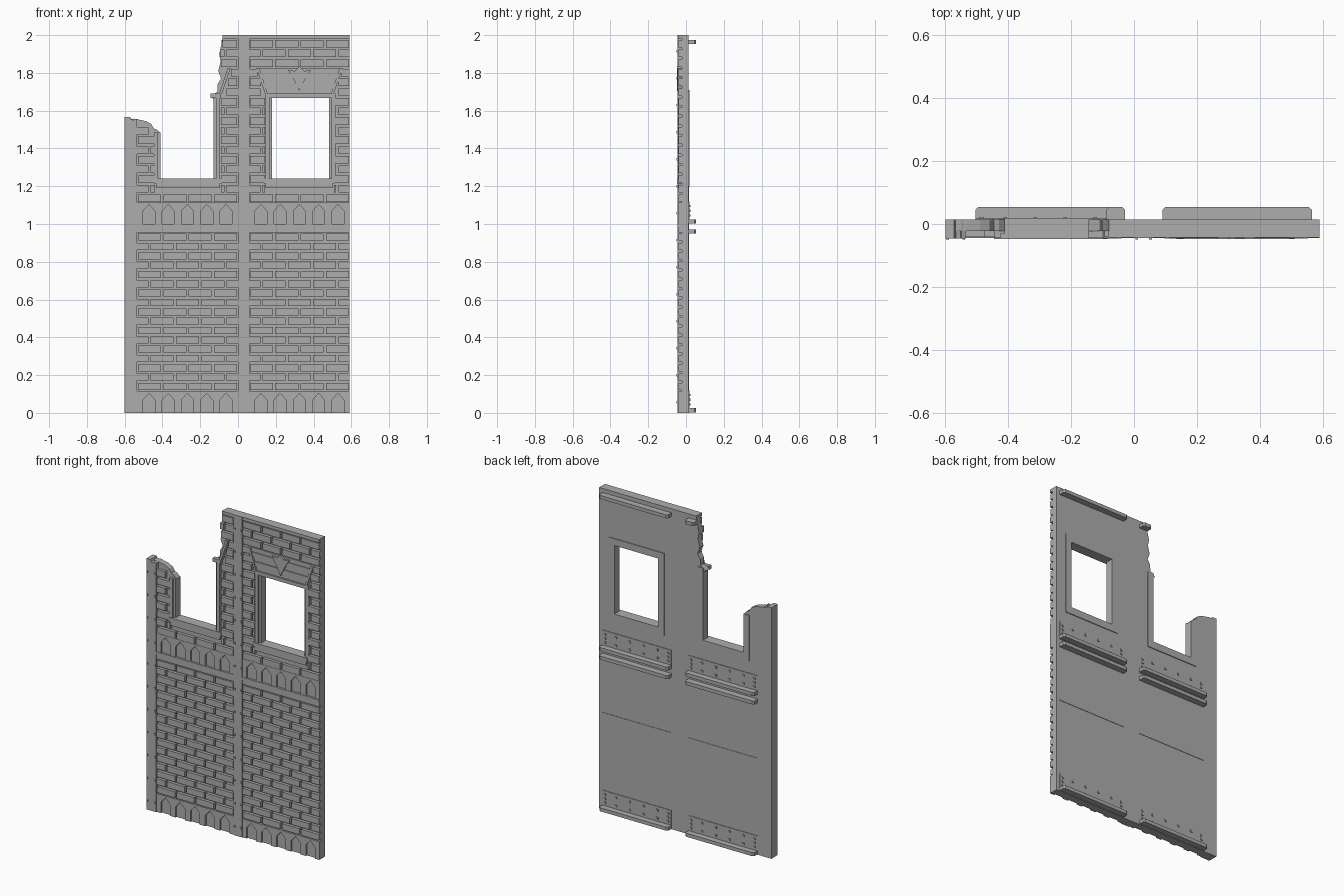
import bpy, bmesh

if "Cube" in bpy.data.objects:
    bpy.data.objects.remove(bpy.data.objects["Cube"])

stone = bpy.data.materials.new("grey stone")
stone.diffuse_color = (0.42, 0.42, 0.42, 1)
stone.use_nodes = True
stone.node_tree.nodes["Principled BSDF"].inputs["Base Color"].default_value = stone.diffuse_color


def finish(name, bm):
    bmesh.ops.recalc_face_normals(bm, faces=bm.faces[:])
    me = bpy.data.meshes.new(name)
    bm.to_mesh(me)
    bm.free()
    me.materials.append(stone)
    ob = bpy.data.objects.new(name, me)
    bpy.context.collection.objects.link(ob)
    return ob


def add_prism(bm, pts, y0, y1):
    """Extrude an x-z outline from y0 to y1."""
    a = [bm.verts.new((x, y0, z)) for x, z in pts]
    b = [bm.verts.new((x, y1, z)) for x, z in pts]
    bm.faces.new(a)
    bm.faces.new(b[::-1])
    for i in range(len(pts)):
        j = (i + 1) % len(pts)
        bm.faces.new((a[j], a[i], b[i], b[j]))


def add_box(bm, x0, x1, y0, y1, z0, z1):
    add_prism(bm, [(x0, z0), (x1, z0), (x1, z1), (x0, z1)], y0, y1)


def prism(name, pts, y0, y1):
    bm = bmesh.new()
    add_prism(bm, pts, y0, y1)
    return finish(name, bm)


def boxes(name, items):
    bm = bmesh.new()
    for it in items:
        add_box(bm, *it)
    return finish(name, bm)


MORTAR, FACE, BACK = -0.022, -0.041, 0.014
PANELS = [(-0.535, 0.0), (0.06, 0.59)]

# Broken edges, listed upwards
left_break = [(-0.41, 1.48), (-0.43, 1.5), (-0.445, 1.505), (-0.46, 1.53),
              (-0.49, 1.545), (-0.535, 1.555)]
right_break = [(-0.13, 1.66), (-0.145, 1.675), (-0.11, 1.70), (-0.108, 1.74),
               (-0.09, 1.77), (-0.105, 1.81), (-0.092, 1.86), (-0.1, 1.9),
               (-0.088, 1.95), (-0.08, 2.0)]

# Wall core with the window opening cut through
core = prism("wall_core",
             [(-0.598, 0), (0.59, 0), (0.59, 2)] + right_break[::-1]
             + [(-0.13, 1.24), (-0.41, 1.24)] + left_break + [(-0.598, 1.56)],
             MORTAR, BACK)
cutter = boxes("window_cutter", [(0.18, 0.482, -0.2, 0.2, 1.24, 1.668)])
cutter.hide_render = True
cutter.hide_viewport = True
cut = core.modifiers.new("window", 'BOOLEAN')
cut.object = cutter
cut.solver = 'EXACT'


def right_edge(z):
    for (x0, z0), (x1, z1) in zip(right_break, right_break[1:]):
        if z0 <= z <= z1:
            return x0 + (x1 - x0) * (z - z0) / (z1 - z0)
    return -0.08


def spans(panel, z0, z1):
    """Stretches of a brick row left free by openings and trim."""
    a, b = PANELS[panel]
    zm = (z0 + z1) / 2
    if z1 < 1.2:
        return [(a, b)]
    if panel == 0:
        out = [(a, -0.44 if zm < 1.49 else -0.465)] if zm < 1.53 else []
        if zm < 1.69:
            return out + [(-0.09, b)]
        if zm < 1.83:
            return out + [(-0.10 + (zm - 1.69) * 0.3 + 0.03, b)]
        return out + [(right_edge(zm) + 0.005, b)]
    if zm < 1.69:
        return [(a, 0.143), (0.507, b)]
    if zm < 1.83:
        f = (zm - 1.69) / 0.14 * 0.045
        return [(a, 0.14 - f), (0.51 + f, b)]
    return [(a, b)]


# Running-bond bricks
bm = bmesh.new()
for base, top, rows in ((0.115, 0.955, 17), (1.11, 1.98, 17)):
    pitch = (top - base) / rows
    for r in range(rows):
        z0, z1 = base + r * pitch + 0.006, base + (r + 1) * pitch - 0.006
        for p, (a, b) in enumerate(PANELS):
            mid = (a + b) / 2 + (r % 2) * 0.067
            for s0, s1 in spans(p, z0, z1):
                for k in range(-3, 3):
                    x0 = max(s0, mid + k * 0.134 + 0.006)
                    x1 = min(s1, mid + (k + 1) * 0.134 - 0.006)
                    if x1 - x0 > 0.012:
                        add_box(bm, x0, x1, FACE, MORTAR + 0.002, z0, z1)
finish("bricks", bm)

# Bands of pointed niches at the foot and mid height
for name, zb in (("foot_band", 0.0), ("middle_band", 1.0)):
    bm = bmesh.new()
    for a, b in PANELS:
        mid = (a + b) / 2
        pts = [(a, zb)]
        for k in range(-2, 3):
            c = mid + k * 0.102
            pts += [(c - 0.032, zb), (c - 0.032, zb + 0.068), (c, zb + 0.104),
                    (c + 0.032, zb + 0.068), (c + 0.032, zb)]
        pts += [(b, zb), (b, zb + 0.115), (a, zb + 0.115)]
        add_prism(bm, pts, FACE, MORTAR + 0.002)
        add_box(bm, a, b, -0.031, MORTAR + 0.002, zb, zb + 0.11)
    finish(name, bm)

# Plain string course and coping
boxes("string_course", [(a, b, y, MORTAR, z0, z1) for a, b in PANELS
                        for y, z0, z1 in ((FACE, 0.955, 0.982), (-0.044, 0.982, 1.0))])
boxes("coping", [(-0.082, 0.59, FACE - 0.002, MORTAR, 1.98, 2.0)])

# Pilasters with small joint studs
prism("left_pilaster", [(-0.6, 0), (-0.535, 0), (-0.535, 1.552), (-0.548, 1.558), (-0.552, 1.55),
                        (-0.567, 1.555), (-0.572, 1.567), (-0.6, 1.567)], -0.046, BACK + 0.001)
boxes("centre_pilaster", [(0.0, 0.06, -0.045, MORTAR, 0, 2)])
studs = []
for k in range(14):
    z = 0.05 + k * 0.143
    for x in (0.004, 0.048) + ((-0.598, -0.546) if z < 1.5 else ()):
        studs.append((x, x + 0.009, -0.0495, -0.044, z, z + 0.012))
boxes("pilaster_studs", studs)

# Window sills and stepped jambs
boxes("window_sills", [
    it for a, b in ((-0.445, -0.085), (0.135, 0.51)) for it in (
        (a, b, -0.047, MORTAR, 1.215, 1.24),
        (a + 0.01, b - 0.01, -0.043, MORTAR, 1.19, 1.215))])
jambs = []
for inner, d, top in ((0.18, -1, 1.668), (0.482, 1, 1.668), (-0.13, 1, 1.668), (-0.41, -1, 1.485)):
    for o0, o1, y in ((0.0, 0.013, -0.03), (0.013, 0.034, -0.043)):
        x0, x1 = sorted((inner + d * o0, inner + d * o1))
        jambs.append((x0, x1, y, MORTAR, 1.24, top))
boxes("window_jambs", jambs)
boxes("window_heads", [(0.145, 0.515, -0.045, MORTAR, 1.668, 1.69),
                       (-0.145, -0.09, -0.045, MORTAR, 1.668, 1.69)])

# Splayed lintel with overlapping slats, end blades and keystone
bm = bmesh.new()
for i in range(5):
    z0, z1 = 1.69 + i * 0.027, 1.69 + (i + 1) * 0.027
    f0, f1 = i * 0.009, (i + 1) * 0.009
    y = -0.040 if i % 2 else -0.035
    add_prism(bm, [(0.148 - f0, z0), (0.502 + f0, z0), (0.502 + f1, z1), (0.148 - f1, z1)],
              y, MORTAR)
finish("lintel_slats", bm)
bm = bmesh.new()
for c, s in ((0.325, -1), (0.325, 1), (-0.267, 1)):
    add_prism(bm, [(c + s * x, z) for x, z in
                   ((0.168, 1.69), (0.182, 1.69), (0.228, 1.825), (0.212, 1.825))],
              -0.046, MORTAR)
finish("lintel_blades", bm)
prism("lintel_keystone", [(0.325, 1.705), (0.355, 1.765), (0.385, 1.815), (0.35, 1.81),
                          (0.325, 1.835), (0.30, 1.81), (0.265, 1.815), (0.295, 1.765)],
      -0.047, MORTAR)

# Flat frames around the openings at the back
boxes("back_window_frames", [
    (0.14, 0.18, BACK, 0.019, 1.195, 1.71), (0.482, 0.522, BACK, 0.019, 1.195, 1.71),
    (0.18, 0.482, BACK, 0.019, 1.195, 1.24), (0.18, 0.482, BACK, 0.019, 1.668, 1.71),
    (-0.45, -0.09, BACK, 0.019, 1.195, 1.24), (-0.45, -0.41, BACK, 0.019, 1.24, 1.48),
    (-0.13, -0.09, BACK, 0.019, 1.24, 1.69)])

# Back rails with chamfered ends, built in plan
bm = bmesh.new()
rails = [(a, b, z, z + 0.022) for a, b in ((-0.505, -0.028), (0.09, 0.566))
         for z in (0.003, 0.95, 1.003)]
rails += [(0.09, 0.566, 1.953, 1.975), (-0.088, -0.028, 1.953, 1.975)]
for a, b, z0, z1 in rails:
    plan = [(a, BACK - 0.002), (b, BACK - 0.002), (b, 0.045), (b - 0.01, 0.054),
            (a + 0.01, 0.054), (a, 0.045)]
    lo = [bm.verts.new((x, y, z0)) for x, y in plan]
    hi = [bm.verts.new((x, y, z1)) for x, y in plan]
    bm.faces.new(lo)
    bm.faces.new(hi)
    for i in range(6):
        j = (i + 1) % 6
        bm.faces.new((lo[i], lo[j], hi[j], hi[i]))
finish("back_rails", bm)

# Bolted plates above the rails, and thin panel joints
plates, bolts = [], []
for a, b in ((-0.505, -0.028), (0.09, 0.566)):
    for zb in (0.0, 1.0):
        plates.append((a, b, BACK, 0.0175, zb, zb + 0.118))
        spots = [(x, z) for x in (a + 0.02, b - 0.02) for z in (0.045, 0.07, 0.095)]
        spots += [(a + (b - a) * t, z) for t in (0.2, 0.4, 0.6, 0.8) for z in (0.045, 0.095)]
        bolts += [(x - 0.006, x + 0.006, 0.016, 0.023, zb + z - 0.006, zb + z + 0.006)
                  for x, z in spots]
    plates.append((a, b, BACK, 0.0165, 0.598, 0.603))
boxes("back_plates", plates)
boxes("back_bolts", bolts)
